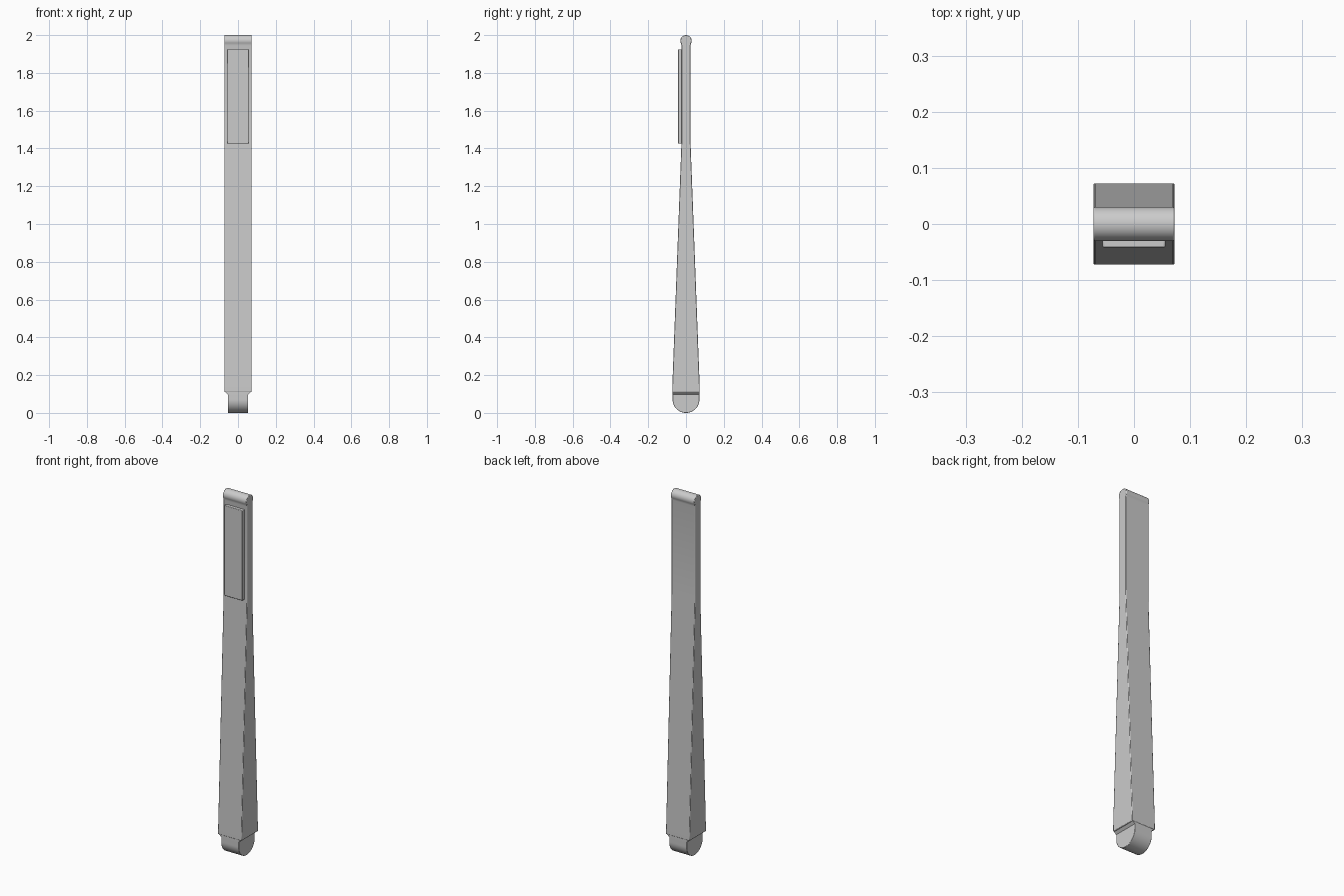
import bpy, bmesh
from math import sin, cos, pi

cube = bpy.data.objects.get("Cube")
if cube:
    bpy.data.objects.remove(cube, do_unlink=True)

grey = bpy.data.materials.new("light_grey")
grey.use_nodes = True
colour = (0.6, 0.6, 0.6, 1)
grey.diffuse_color = colour
grey.node_tree.nodes["Principled BSDF"].inputs["Base Color"].default_value = colour


def arc(radius, z, start, end, steps):
    """Points (y, z) on an arc around the given height."""
    angles = [start + (end - start) * i / steps for i in range(steps + 1)]
    return [(radius * cos(a), z + radius * sin(a)) for a in angles]


def extrude(name, profile, half_width, bevel, bottom_half_width=None):
    """Extrude a (y, z) profile along x; the lower half may be narrower."""
    low = min(z for y, z in profile)
    bm = bmesh.new()

    def side(sign):
        verts = []
        for y, z in profile:
            narrow = bottom_half_width is not None and z == low
            verts.append(bm.verts.new((sign * (bottom_half_width if narrow else half_width), y, z)))
        return verts

    left, right = side(1), side(-1)
    bm.faces.new(left)
    bm.faces.new(right)
    for i in range(len(left)):
        j = (i + 1) % len(left)
        bm.faces.new((left[i], left[j], right[j], right[i]))
    bmesh.ops.recalc_face_normals(bm, faces=bm.faces)
    mesh = bpy.data.meshes.new(name)
    bm.to_mesh(mesh)
    bm.free()
    mesh.materials.append(grey)
    obj = bpy.data.objects.new(name, mesh)
    bpy.context.collection.objects.link(obj)
    bpy.ops.object.select_all(action="DESELECT")
    obj.select_set(True)
    bpy.context.view_layer.objects.active = obj
    bpy.ops.object.shade_smooth_by_angle(angle=pi / 6)
    if bevel:
        mod = obj.modifiers.new("edge_rounding", "BEVEL")
        mod.width = bevel
        mod.segments = 2
        mod.limit_method = "ANGLE"
        mod.angle_limit = pi / 4
    return obj


# Tapered shaft with a slim upper grip and a rounded bead on top
half = 0.0725
shaft = [(half, 0.11), (half, 0.14), (0.024, 1.43), (0.024, 1.945)]
shaft += arc(0.03, 1.97, -pi / 6, 7 * pi / 6, 28)
shaft += [(-y, z) for y, z in reversed(shaft[:4])]
extrude("shaft", shaft, half, 0.003)

# Sloped collar that steps the shaft down to the foot
collar = [(0.071, 0.098), (0.071, 0.112), (-0.071, 0.112), (-0.071, 0.098)]
extrude("collar", collar, 0.069, 0, 0.054)

# Rounded narrow foot
foot = [(0.071, 0.13), (-0.071, 0.13)] + arc(0.071, 0.071, pi, 2 * pi, 32)
extrude("foot", foot, 0.054, 0.002)

# Raised plate on the front of the grip
plate = [(-0.02, 1.425), (-0.042, 1.425), (-0.042, 1.925), (-0.02, 1.925)]
extrude("front_plate", plate, 0.056, 0.003)
